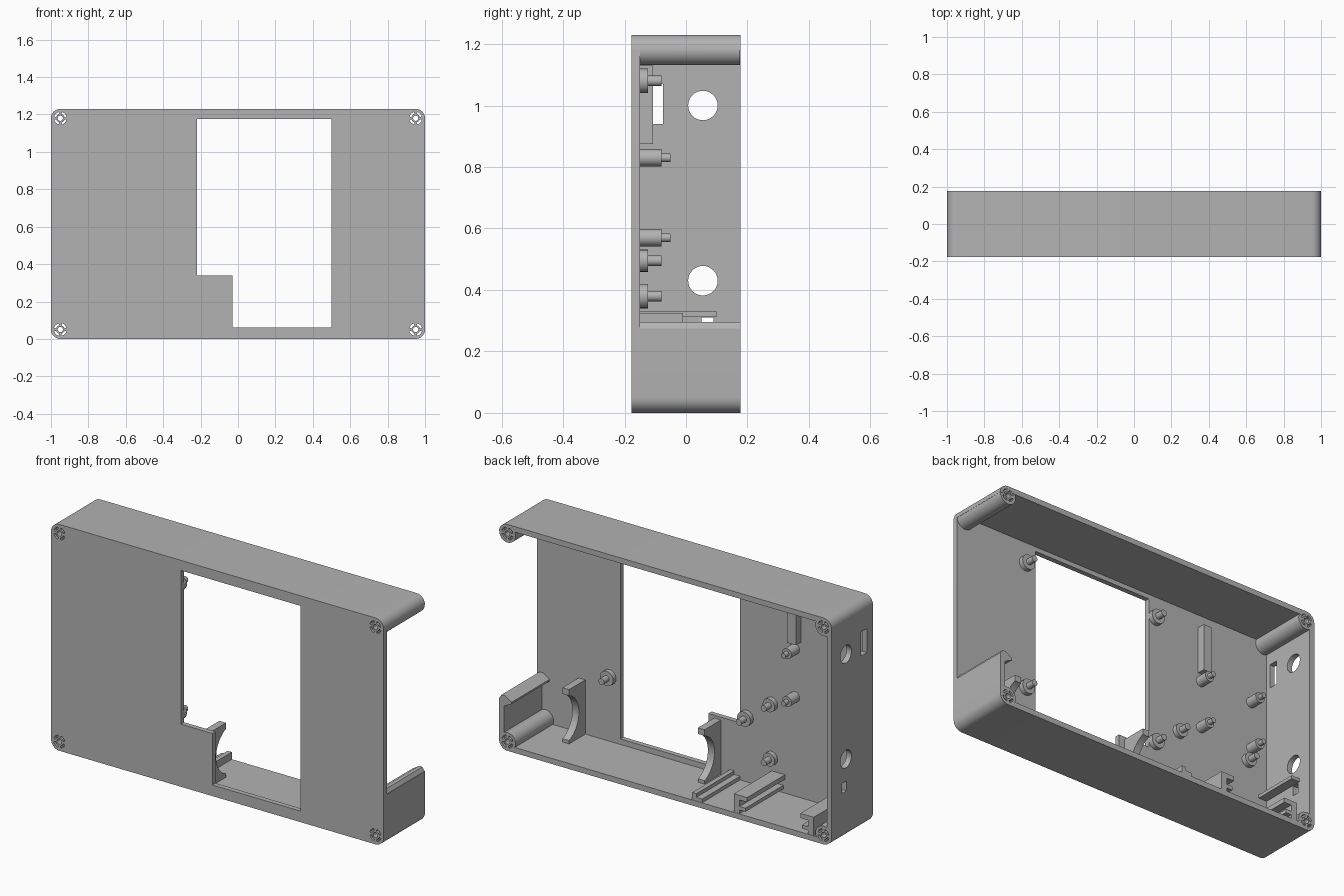
import bpy, bmesh
from math import cos, sin, pi, radians
from mathutils import Vector

cube = bpy.data.objects.get("Cube")
if cube:
    bpy.data.objects.remove(cube)

grey = bpy.data.materials.new("plain grey")
grey.use_nodes = True
COLOR = (0.45, 0.45, 0.45, 1)
grey.diffuse_color = COLOR
grey.node_tree.nodes["Principled BSDF"].inputs["Base Color"].default_value = COLOR

FRONT, INNER, BACK, H, WALL = -0.177, -0.15, 0.177, 1.23, 0.03


def prism(name, pts, axis, lo, hi):
    """Extrude a profile: (x, z) points along y, or (y, z) points along x."""
    put = (lambda p, t: (p[0], t, p[1])) if axis == "y" else (lambda p, t: (t, p[0], p[1]))
    bm = bmesh.new()
    face = bm.faces.new([bm.verts.new(put(p, lo)) for p in pts])
    ext = bmesh.ops.extrude_face_region(bm, geom=[face])
    step = Vector(put((0, 0), hi - lo))
    bmesh.ops.translate(bm, vec=step, verts=[v for v in ext["geom"] if isinstance(v, bmesh.types.BMVert)])
    bmesh.ops.recalc_face_normals(bm, faces=bm.faces)
    mesh = bpy.data.meshes.new(name)
    bm.to_mesh(mesh)
    bm.free()
    mesh.materials.append(grey)
    obj = bpy.data.objects.new(name, mesh)
    bpy.context.collection.objects.link(obj)
    return obj


def rect(a0, a1, b0, b1):
    return [(a0, b0), (a1, b0), (a1, b1), (a0, b1)]


def circle(a, b, r, n=32):
    return [(a + r * cos(2 * pi * i / n), b + r * sin(2 * pi * i / n)) for i in range(n)]


def rounded(a0, a1, b0, b1, r, n=8):
    corners = [(a1 - r, b1 - r), (a0 + r, b1 - r), (a0 + r, b0 + r), (a1 - r, b0 + r)]
    return [(ca + r * cos(pi / 2 * (k + i / n)), cb + r * sin(pi / 2 * (k + i / n)))
            for k, (ca, cb) in enumerate(corners) for i in range(n + 1)]


def cut(obj, *cutters):
    """Subtract the cutters, then remove them."""
    for c in cutters:
        c.hide_render = True
        mod = obj.modifiers.new("cut", "BOOLEAN")
        mod.operation, mod.solver, mod.object = "DIFFERENCE", "EXACT", c
        bpy.context.view_layer.objects.active = obj
        bpy.ops.object.modifier_apply(modifier=mod.name)
        bpy.data.objects.remove(c)


def screw_cutters(x, z):
    """Centre hole, with four slots around it."""
    out = [prism("hole", circle(x, z, 0.014, 20), "y", -0.3, 0.3)]
    for k in range(4):
        arc = [pi / 2 * k + pi / 4 + d * 0.13 for d in range(-4, 5)]
        pts = [(x + 0.034 * cos(t), z + 0.034 * sin(t)) for t in arc]
        pts += [(x + 0.023 * cos(t), z + 0.023 * sin(t)) for t in reversed(arc)]
        out.append(prism("slot", pts, "y", -0.3, 0.3))
    return out


CORNERS = [(x, z) for x in (-0.95, 0.95) for z in (0.05, H - 0.05)]

# Hollow shell with its front window, open side and side holes
shell = prism("case_shell", rounded(-1, 1, 0, H, 0.05), "y", FRONT, BACK)
window = [(-0.22, 0.34), (-0.03, 0.34), (-0.03, 0.06), (0.5, 0.06), (0.5, 1.175), (-0.22, 1.175)]
cut(shell,
    prism("cavity", rounded(-1 + WALL, 1 - WALL, WALL, H - WALL, 0.02), "y", INNER, 0.3),
    prism("window", window, "y", -0.3, 0),
    prism("side_opening", rect(0.9, 1.1, 0.275, H - 0.05), "y", INNER, 0.3),
    prism("upper_hole", circle(0.055, 1.0, 0.048), "x", -1.1, -0.9),
    prism("lower_hole", circle(0.055, 0.43, 0.048), "x", -1.1, -0.9),
    prism("tall_slot", rect(-0.125, -0.075, 0.94, 1.07), "x", -1.1, -0.9),
    prism("small_slot", rect(0.05, 0.09, 0.255, 0.31), "x", -1.1, -0.9))
for x, z in CORNERS:
    cut(shell, *screw_cutters(x, z))

# Screw posts in the four corners
posts = []
for x, z in CORNERS:
    post = prism("corner_screw_post", circle(x, z, 0.049), "y", INNER - 0.01, BACK - 0.001)
    cut(post, *screw_cutters(x, z))
    posts.append(post)

# Lip along the top of the short side wall
lip = [(1, 0.27), (0.985, 0.295), (0.965, 0.295), (0.925, 0.27), (0.925, 0.26), (0.975, 0.235), (1, 0.235)]
prism("side_wall_lip", lip, "y", INNER, BACK)


# Stepped standoffs on the inside of the front plate
def standoff(name, x, z, r, top, pin_r, pin_top):
    for part, rad, end in (("base", r, top), ("pin", pin_r, pin_top)):
        posts.append(prism(f"{name}_{part}", circle(x, z, rad, 24), "y", INNER - 0.005, end))


for x in (-0.26, 0.565):
    for z in (0.38, 1.08):
        standoff("screen_standoff", x, z, 0.04, -0.124, 0.017, -0.08)
for x in (-0.41, -0.85):
    for z in (0.2, 0.495):
        standoff("board_standoff", x, z, 0.036, -0.124, 0.017, -0.08)
for x in (-0.55, -0.87):
    for z in (0.57, 0.83):
        standoff("tall_standoff", x, z, 0.028, -0.08, 0.014, -0.05)

# Chamfered vertical rib on the front plate
rib = [(INNER - 0.005, 0.875), (-0.108, 0.875), (-0.108, 1.13), (INNER - 0.005, 1.13)]
prism("plate_rib", rib, "x", -0.585, -0.535)

# Curved cradle brackets standing on the floor
for x in (-0.105, 0.71):
    bracket = prism("cradle_bracket", rect(INNER - 0.005, -0.01, WALL - 0.005, 0.325), "x", x, x + 0.04)
    cut(bracket, prism("cradle_bore", circle(0.035, 0.17, 0.13, 48), "x", x - 0.1, x + 0.1))
    posts.append(bracket)

# Floor rails: a low step, then a facing pair of grooved guides
low = [(-0.22, 0.025), (-0.16, 0.025), (-0.16, 0.07), (-0.185, 0.07), (-0.185, 0.05), (-0.22, 0.05)]
prism("low_floor_rail", low, "y", INNER, BACK - 0.002)
guide = [(0.24, 0.025), (0.24, 0.13), (0.16, 0.13), (0.16, 0.105), (0.205, 0.105),
         (0.205, 0.07), (0.17, 0.07), (0.17, 0.05), (0.205, 0.05), (0.205, 0.025)]
for side in (-1, 1):
    prism("board_guide_rail", [(-0.65 + side * a, b) for a, b in guide], "y", INNER, BACK - 0.002)

# Ledge on the holed side wall
prism("side_wall_ledge", rect(INNER, 0.10, 0.312, 0.33), "x", -0.975, -0.92)

# Smooth the round surfaces and keep the edges sharp
for obj in [shell] + posts:
    for o in bpy.context.selected_objects:
        o.select_set(False)
    obj.select_set(True)
    bpy.context.view_layer.objects.active = obj
    bpy.ops.object.shade_smooth_by_angle(angle=radians(30))
